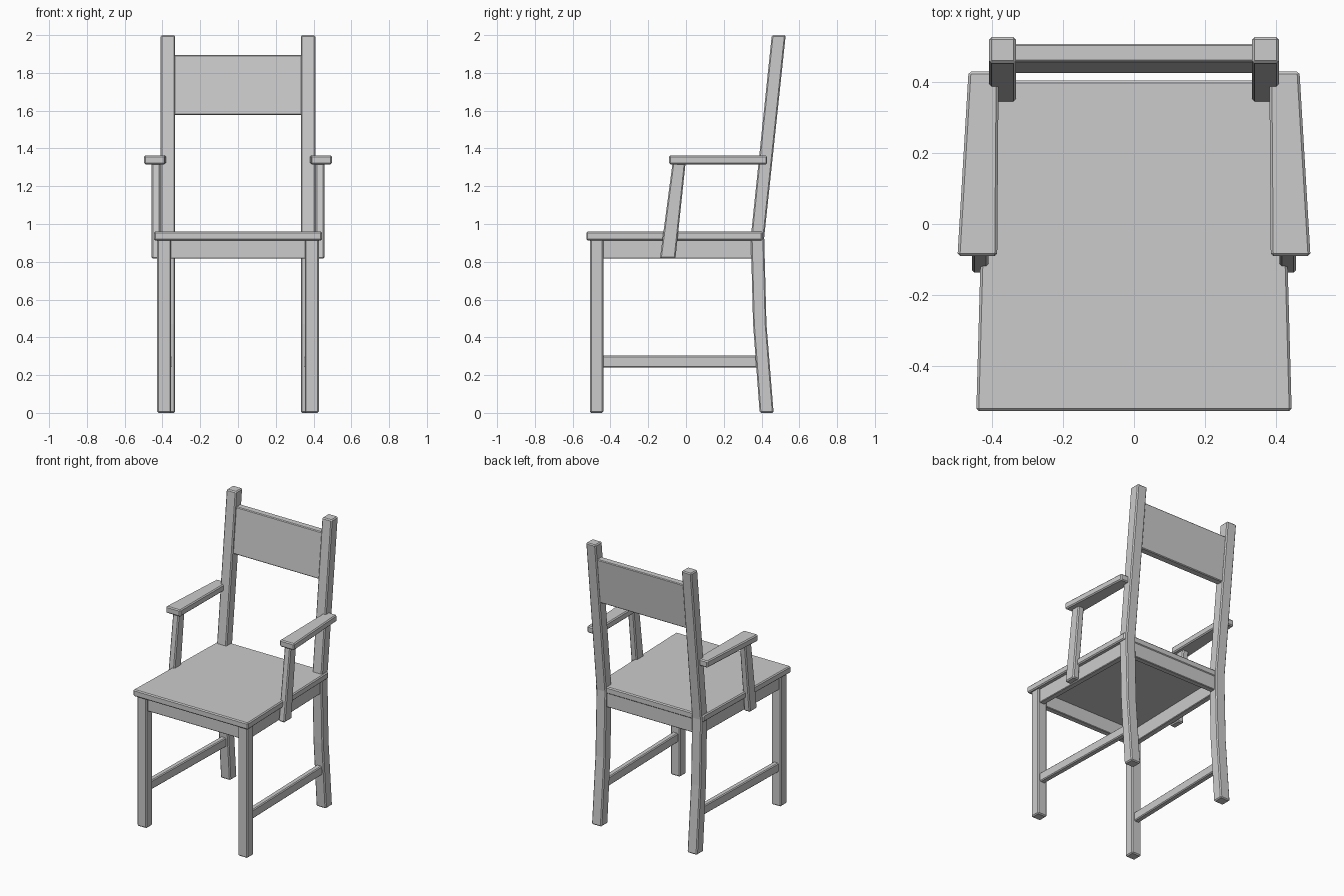
import bpy, bmesh

if "Cube" in bpy.data.objects:
    bpy.data.objects.remove(bpy.data.objects["Cube"])


def loft(name, rings, mirror=False, bevel=0.007):
    """Solid through a stack of four-point rings, with softened edges."""
    bm = bmesh.new()
    loops = [[bm.verts.new(p) for p in ring] for ring in rings]
    bm.faces.new(loops[0])
    bm.faces.new(loops[-1])
    for a, b in zip(loops, loops[1:]):
        for i in range(4):
            j = (i + 1) % 4
            bm.faces.new((a[i], a[j], b[j], b[i]))
    bmesh.ops.recalc_face_normals(bm, faces=bm.faces)
    mesh = bpy.data.meshes.new(name)
    bm.to_mesh(mesh)
    bm.free()
    obj = bpy.data.objects.new(name, mesh)
    bpy.context.collection.objects.link(obj)
    if bevel:
        mod = obj.modifiers.new("soft_edges", 'BEVEL')
        mod.width = bevel
        mod.segments = 1
        mod.limit_method = 'ANGLE'
    if mirror:
        obj.modifiers.new("mirror", 'MIRROR')
    return obj


def level(x0, x1, y0, y1, z):
    """Horizontal rectangular ring."""
    return [(x0, y0, z), (x1, y0, z), (x1, y1, z), (x0, y1, z)]


def upright(x0, x1, y, z0, z1):
    """Ring facing along y."""
    return [(x0, y, z0), (x1, y, z0), (x1, y, z1), (x0, y, z1)]


# Seat, slightly narrower at the back
loft("seat", [upright(-0.445, 0.445, -0.528, 0.913, 0.96),
              upright(-0.419, 0.419, 0.405, 0.913, 0.96)])

# Legs; the back pair bends and carries on up as the backrest posts
loft("front_leg", [level(0.354, 0.428, -0.508, -0.438, z) for z in (0, 0.92)], True)
back_path = [(0.390, 0.464, 0), (0.355, 0.426, 0.47),
             (0.343, 0.414, 0.93), (0.454, 0.528, 2.0)]
loft("back_leg", [level(0.333, 0.409, a, b, z) for a, b, z in back_path], True)

# Rails under the seat
loft("front_rail", [level(-0.37, 0.37, -0.492, -0.452, z) for z in (0.817, 0.92)], bevel=0.004)
loft("back_rail", [level(-0.35, 0.35, 0.36, 0.40, z) for z in (0.817, 0.92)], bevel=0.004)
loft("side_rail", [upright(0.374, 0.414, -0.45, 0.817, 0.92),
                   upright(0.354, 0.394, 0.36, 0.817, 0.92)], True, 0.004)

# Low side stretchers
loft("side_stretcher", [upright(0.371, 0.411, -0.45, 0.239, 0.303),
                        upright(0.351, 0.391, 0.39, 0.239, 0.303)], True, 0.006)

# Leaning back panel
loft("back_panel", [level(-0.345, 0.345, 0.425, 0.475, 1.577),
                    level(-0.345, 0.345, 0.458, 0.508, 1.894)], bevel=0.005)

# Armrests, wider at the front, and their slanted supports
loft("armrest", [upright(0.386, 0.498, -0.09, 1.316, 1.363),
                 upright(0.382, 0.467, 0.43, 1.316, 1.363)], True)
loft("armrest_support", [level(0.410, 0.457, -0.138, -0.056, 0.817),
                         level(0.410, 0.457, -0.071, -0.002, 1.325)], True)
